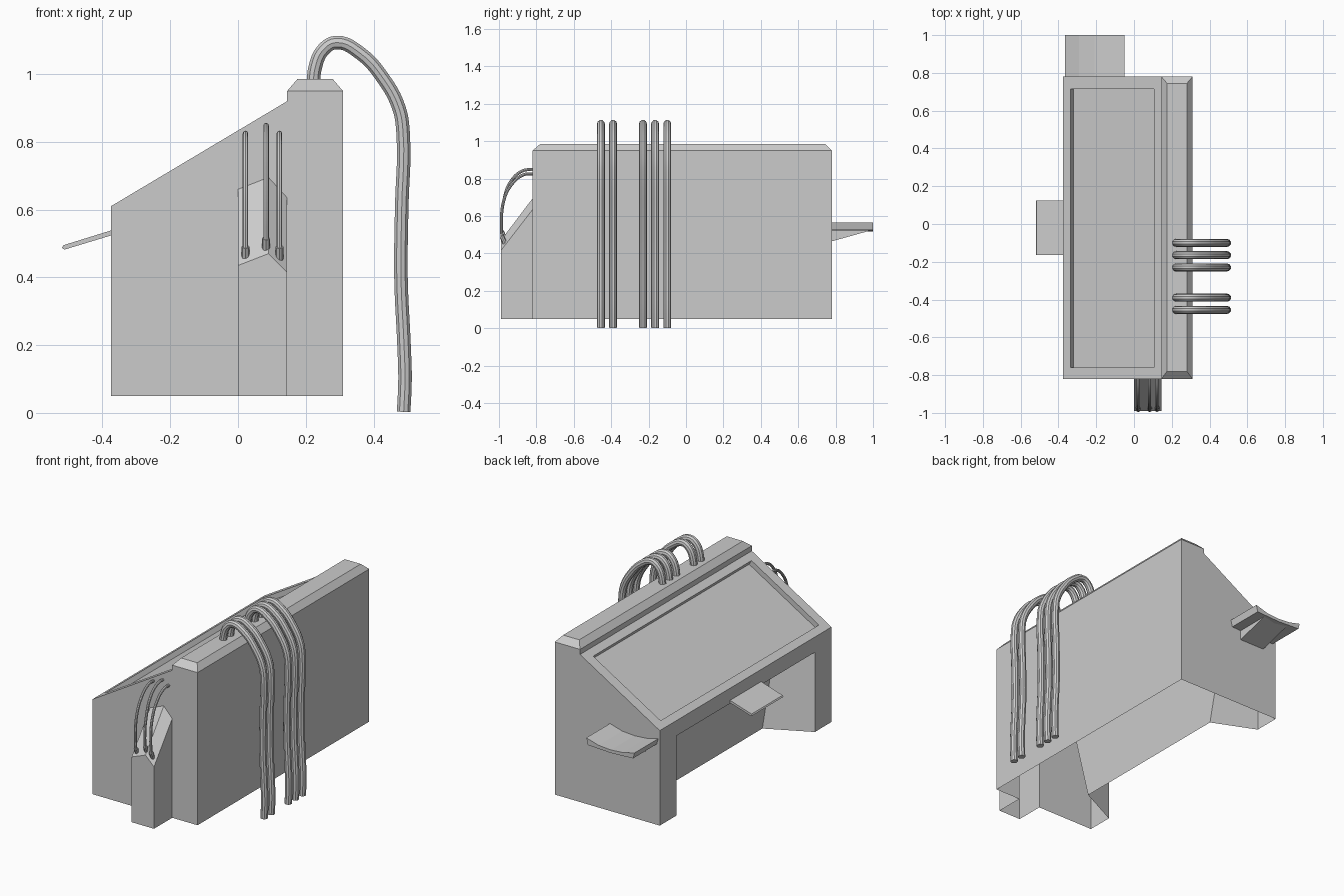
import bpy, bmesh
from mathutils import Vector

if "Cube" in bpy.data.objects:
    bpy.data.objects.remove(bpy.data.objects["Cube"])


def make(name, polys, smooth=False):
    """Mesh object from polygons (lists of points), welded."""
    bm = bmesh.new()
    for p in polys:
        bm.faces.new([bm.verts.new(c) for c in p])
    bmesh.ops.remove_doubles(bm, verts=bm.verts, dist=1e-4)
    bmesh.ops.recalc_face_normals(bm, faces=bm.faces)
    me = bpy.data.meshes.new(name)
    bm.to_mesh(me)
    bm.free()
    ob = bpy.data.objects.new(name, me)
    bpy.context.collection.objects.link(ob)
    return ob


def strip(a, b, closed=True):
    """Quads joining two matching loops."""
    n = len(a)
    return [[a[i], a[(i + 1) % n], b[(i + 1) % n], b[i]] for i in range(n if closed else n - 1)]


def prism(name, prof, y0, y1):
    """xz profile run along y, both ends closed."""
    a = [(x, y0, z) for x, z in prof]
    b = [(x, y1, z) for x, z in prof]
    return make(name, strip(a, b) + [a, b])


def tube(name, pts, r, sides=3):
    """Smooth round cable through the points."""
    cu = bpy.data.curves.new(name, 'CURVE')
    cu.dimensions = '3D'
    cu.bevel_depth = r
    cu.bevel_resolution = sides
    cu.resolution_u = 5
    cu.use_fill_caps = True
    sp = cu.splines.new('BEZIER')
    sp.bezier_points.add(len(pts) - 1)
    for bp, p in zip(sp.bezier_points, pts):
        bp.co = p
        bp.handle_left_type = bp.handle_right_type = 'AUTO'
    ob = bpy.data.objects.new(name, cu)
    bpy.context.collection.objects.link(ob)
    bpy.ops.object.select_all(action='DESELECT')
    bpy.context.view_layer.objects.active = ob
    ob.select_set(True)
    bpy.ops.object.convert(target='MESH')
    bpy.ops.object.shade_smooth_by_angle()
    return bpy.context.object


Y0, Y1, Z0 = -0.82, 0.78, 0.05
XF, XR, XB = -0.375, 0.145, 0.31       # front, ridge start, back


def slope(x):
    return 0.61 + (x - XF) * 0.596


def rect(x0, x1, y0, y1, z):
    return [Vector((x, y, z if z is not None else slope(x)))
            for x, y in ((x0, y0), (x1, y0), (x1, y1), (x0, y1))]


# Console shell, open underneath
polys = []
side = [(XF, Z0), (XF, 0.61), (XR, 0.92), (XR, 0.95), (XB, 0.95), (XB, Z0)]
pillar_top = [(0.145, 0.635), (0.09, 0.695), (0.0, 0.66)]
notch = [(0.145, Z0)] + pillar_top + [(0.0, Z0)]
polys.append([(x, Y1, z) for x, z in side])
polys.append([(x, Y0, z) for x, z in side + notch])
polys.append([(XB, Y0, Z0), (XB, Y1, Z0), (XB, Y1, 0.95), (XB, Y0, 0.95)])
polys.append([(XR, Y0, 0.92), (XR, Y1, 0.92), (XR, Y1, 0.95), (XR, Y0, 0.95)])

# Bevelled ridge cap
base, cap = rect(XR, XB, Y0, Y1, 0.95), rect(0.175, 0.28, -0.78, 0.745, 0.985)
polys += strip(base, cap) + [cap]

# Sloped desk top with sunken panel
outer, inner = rect(XF, XR, Y0, Y1, None), rect(-0.335, 0.105, -0.76, 0.715, None)
sunk = [p + Vector((0.512, 0, -0.859)) * 0.03 for p in inner]
polys += strip(outer, inner) + strip(inner, sunk) + [sunk]

# Front face with knee recess
mouth = [(XF, -0.665, Z0), (XF, -0.665, 0.52), (XF, 0.625, 0.52), (XF, 0.625, Z0)]
deep = [(-0.12, -0.54, Z0), (-0.12, -0.665, 0.52), (-0.12, 0.625, 0.52), (-0.12, 0.515, Z0)]
polys.append([(XF, Y0, Z0), (XF, Y0, 0.61), (XF, Y1, 0.61), (XF, Y1, Z0)] + mouth[::-1])
polys += strip(mouth, deep, False) + [deep]
make("console_body", polys)

# Side pillar, open into the console, with folded sloping top
yp = -0.99
face_top = [(0.145, 0.415), (0.09, 0.47), (0.0, 0.435)]
wall = [(x, Y0, z) for x, z in notch]
front = [(x, yp, z) for x, z in [(0.145, Z0)] + face_top + [(0.0, Z0)]]
make("side_pillar", strip(wall, front, False) + [front])

# Front tray
prism("front_tray", [(-0.37, 0.525), (-0.37, 0.54), (-0.515, 0.495), (-0.52, 0.487), (-0.512, 0.482)],
      -0.165, 0.125)

# End shelf: shallow dish on a wedge bracket
dish = [(-0.365, 0.56), (-0.29, 0.542), (-0.21, 0.536), (-0.13, 0.542), (-0.05, 0.565),
        (-0.06, 0.525), (-0.21, 0.518), (-0.355, 0.525)]
prism("end_shelf", dish, Y1, 1.0)
tri = [(Y1, 0.53), (0.995, 0.525), (Y1, 0.465)]
a, b = [[(x, y, z) for y, z in tri] for x in (-0.285, -0.12)]
make("shelf_bracket", strip(a, b) + [a, b])

# Thick cables arching over the back
path = [(0.222, 0.95), (0.228, 1.02), (0.252, 1.072), (0.29, 1.093), (0.36, 1.062), (0.43, 0.985),
        (0.475, 0.9), (0.487, 0.83), (0.483, 0.6), (0.481, 0.4), (0.49, 0.2), (0.493, 0.1), (0.489, 0.003)]
for i, y in enumerate((-0.1, -0.165, -0.23, -0.39, -0.455)):
    tube(f"back_cable_{i + 1}", [(x, y, z) for x, z in path], 0.021)

# Thin wires with plugs running into the pillar
for i, (x, top, drop) in enumerate(((0.022, 0.825, 0.0), (0.083, 0.848, 0.025), (0.122, 0.825, 0.0))):
    tube(f"side_wire_{i + 1}",
         [(x, -0.81, top), (x, -0.87, top - 0.005), (x, -0.935, top - 0.06), (x, -0.975, 0.68),
          (x, -0.987, 0.58), (x, -0.984, 0.48 + drop)], 0.008, 2)
    tube(f"wire_plug_{i + 1}", [(x, -0.984, 0.49 + drop), (x, -0.966, 0.45 + drop)], 0.012, 2)
